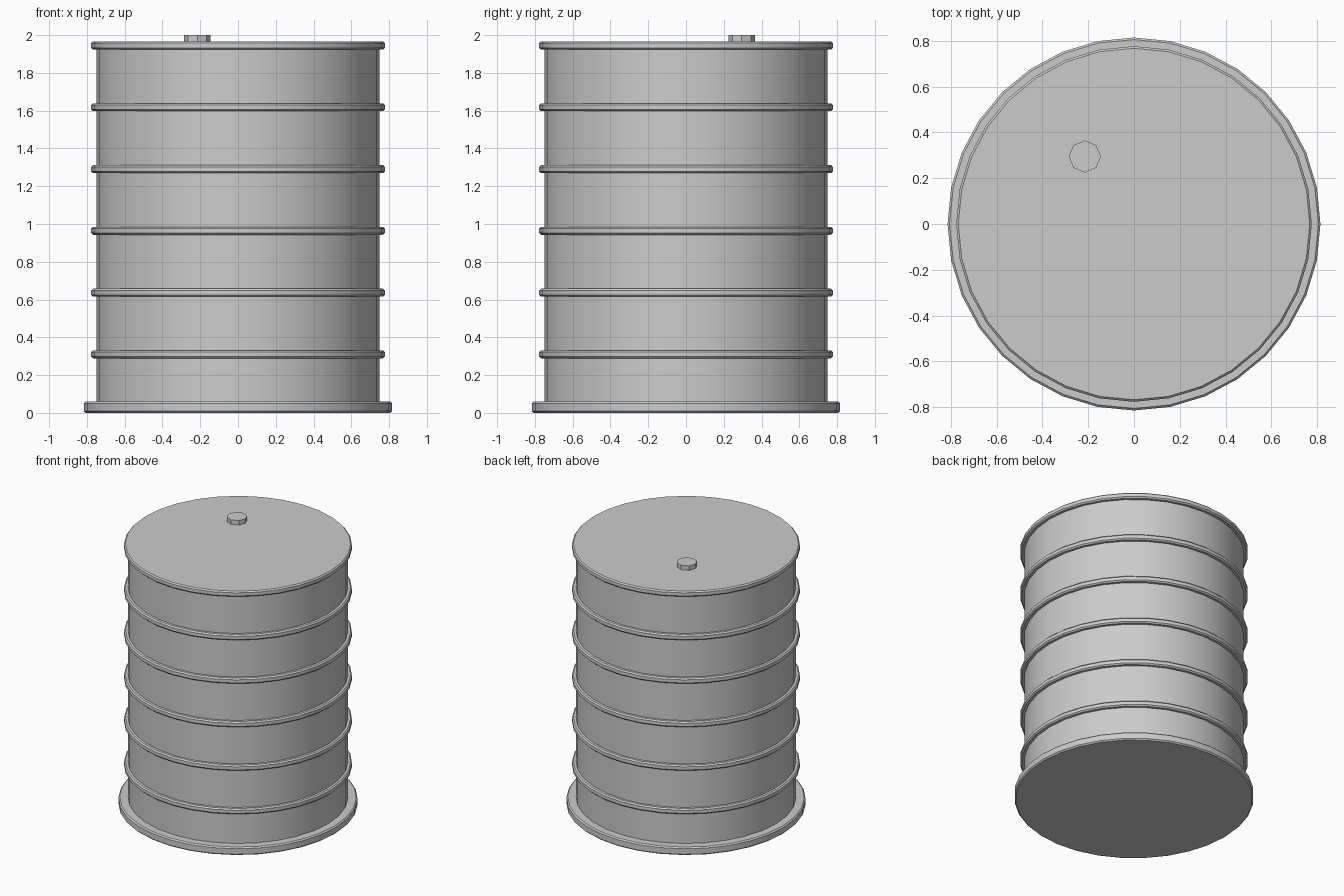
import bpy, bmesh, math

if "Cube" in bpy.data.objects:
    bpy.data.objects.remove(bpy.data.objects["Cube"])

SIDES = 32
BODY_R, RIB_R, BASE_R = 0.75, 0.777, 0.815


def lathe(name, profile, sides, loc=(0, 0, 0)):
    """Revolve (radius, height) points around z and cap both ends."""
    bm = bmesh.new()
    rings = []
    for r, z in profile:
        rings.append([bm.verts.new((r * math.cos(2 * math.pi * i / sides),
                                    r * math.sin(2 * math.pi * i / sides), z))
                      for i in range(sides)])
    for lo, hi in zip(rings, rings[1:]):
        for i in range(sides):
            j = (i + 1) % sides
            bm.faces.new((lo[i], lo[j], hi[j], hi[i]))
    bm.faces.new(rings[0][::-1])
    bm.faces.new(rings[-1])
    mesh = bpy.data.meshes.new(name)
    bm.to_mesh(mesh)
    bm.free()
    obj = bpy.data.objects.new(name, mesh)
    obj.location = loc
    bpy.context.collection.objects.link(obj)
    bpy.ops.object.select_all(action='DESELECT')
    obj.select_set(True)
    bpy.context.view_layer.objects.active = obj
    bpy.ops.object.shade_smooth_by_angle(angle=math.radians(35))
    return obj


def band(r, z0, z1, bevel):
    """Bevelled hoop profile, from its lower to its upper edge."""
    return [(r - bevel, z0), (r, z0 + bevel), (r, z1 - bevel), (r - bevel, z1)]


# Barrel: base flange, wall with evenly spaced ribs, top rim closing the lid
profile = band(BASE_R, 0.0, 0.06, 0.009) + [(BODY_R, 0.06)]
for k in range(6):
    c = 0.31 + k * 0.327
    profile += [(BODY_R, c - 0.021)] + band(RIB_R, c - 0.021, c + 0.021, 0.009)
    if k < 5:
        profile.append((BODY_R, c + 0.021))
lathe("barrel", profile, SIDES)

# Octagonal plug on the lid
lathe("lid_plug", [(0.07, 1.95), (0.07, 2.0)], 8, (-0.215, 0.295, 0))
